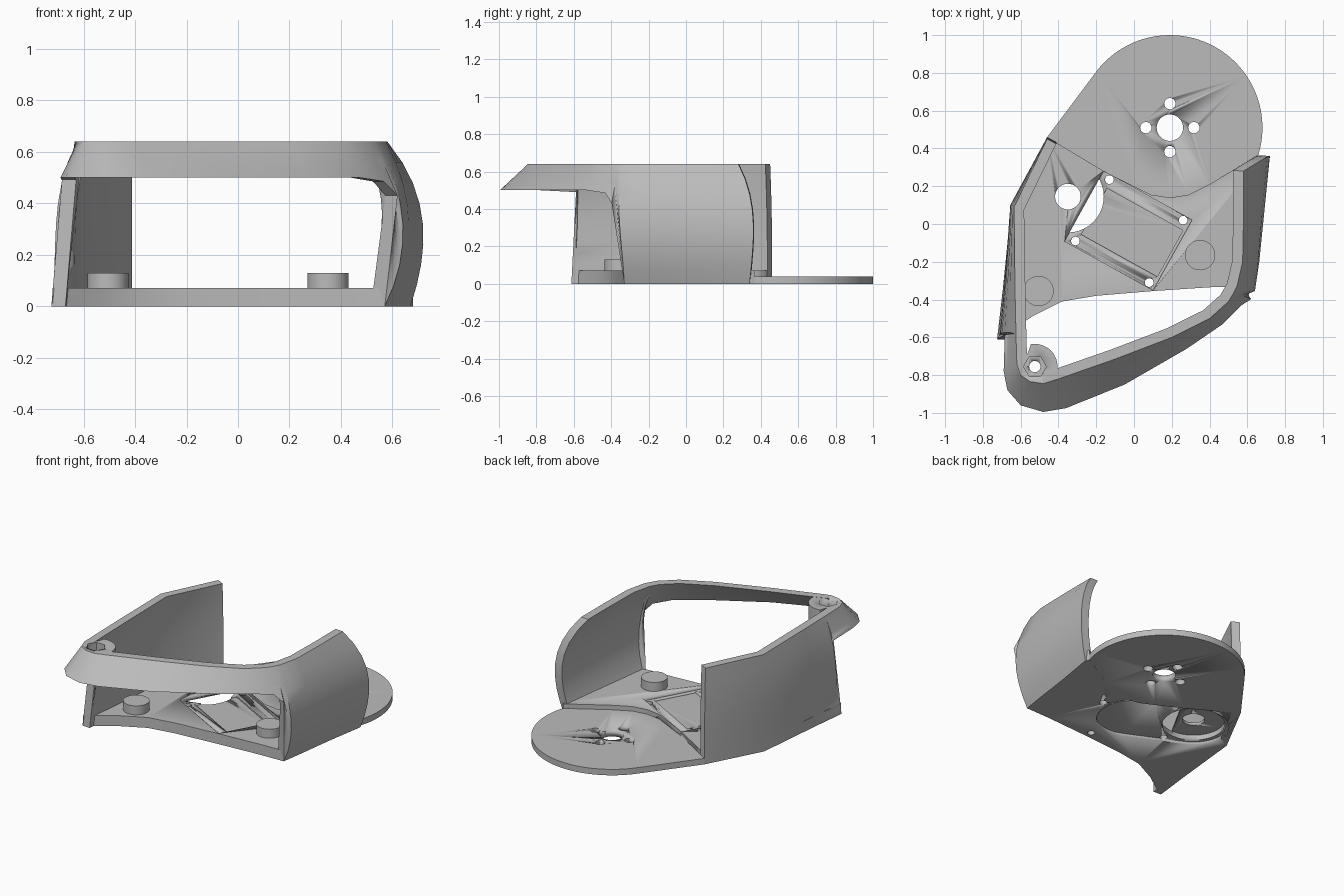
import bpy, bmesh, math
from mathutils import Vector

if "Cube" in bpy.data.objects:
    bpy.data.objects.remove(bpy.data.objects["Cube"])

GREY = bpy.data.materials.new("plain_grey")
GREY.diffuse_color = (0.5, 0.5, 0.5, 1)
GREY.use_nodes = True
GREY.node_tree.nodes["Principled BSDF"].inputs["Base Color"].default_value = GREY.diffuse_color


def finish(name, bm, smooth=True):
    bmesh.ops.recalc_face_normals(bm, faces=bm.faces)
    me = bpy.data.meshes.new(name)
    bm.to_mesh(me)
    bm.free()
    ob = bpy.data.objects.new(name, me)
    bpy.context.collection.objects.link(ob)
    me.materials.append(GREY)
    if smooth:
        bpy.ops.object.select_all(action='DESELECT')
        ob.select_set(True)
        bpy.context.view_layer.objects.active = ob
        bpy.ops.object.shade_smooth_by_angle(angle=math.radians(30))
    return ob


def prism(name, pts, z0, z1):
    bm = bmesh.new()
    f = bm.faces.new([bm.verts.new((x, y, z0)) for x, y in pts])
    top = bmesh.ops.extrude_face_region(bm, geom=[f])
    vs = [v for v in top["geom"] if isinstance(v, bmesh.types.BMVert)]
    bmesh.ops.translate(bm, verts=vs, vec=(0, 0, z1 - z0))
    return finish(name, bm)


def arc(cx, cy, r, a0=0, a1=360, n=40):
    full = abs(a1 - a0) == 360
    m = n if full else n - 1
    return [(cx + r * math.cos(math.radians(a0 + (a1 - a0) * i / m)),
             cy + r * math.sin(math.radians(a0 + (a1 - a0) * i / m))) for i in range(n)]


def cut(ob, pts, z0, z1):
    c = prism("cutter", pts, z0, z1)
    c.hide_render = True
    c.hide_viewport = True
    m = ob.modifiers.new("cut", 'BOOLEAN')
    m.operation, m.solver, m.object = 'DIFFERENCE', 'EXACT', c


# --- mounting disc and raised floor share a curved step ---
step = [(-0.46, 0.46), (-0.16, 0.28), (0.0, 0.2), (0.09, 0.155), (0.19, 0.14),
        (0.29, 0.155), (0.4, 0.21)]
disc = prism("mounting_disc", arc(0.19, 0.51, 0.49, -17, 143, 48) + step, 0, 0.04)
cut(disc, arc(0.19, 0.51, 0.07), -0.1, 0.2)
for k in range(4):
    a = k * math.pi / 2
    cut(disc, arc(0.19 + 0.127 * math.cos(a), 0.51 + 0.127 * math.sin(a), 0.03, n=20), -0.1, 0.2)

floor_outline = step + [(0.657, 0.365), (0.665, 0.34), (0.57, -0.33), (0.4, -0.335), (0.1, -0.355),
                        (-0.2, -0.38), (-0.38, -0.41), (-0.54, -0.49), (-0.64, -0.56),
                        (-0.72, -0.61), (-0.692, -0.35), (-0.648, 0.1)]
floor = prism("floor_plate", floor_outline, 0, 0.07)


def rect(cx, cy, w, h, ang):
    u = Vector((math.cos(ang), math.sin(ang)))
    v = Vector((-u.y, u.x))
    c = Vector((cx, cy))
    return [tuple(c + u * sx * w / 2 + v * sy * h / 2)
            for sx, sy in ((-1, -1), (1, -1), (1, 1), (-1, 1))]


# board recess on top, oval recess and round pocket underneath
tilt = math.radians(-29)
cut(floor, rect(-0.03, -0.035, 0.535, 0.425, tilt), 0.05, 0.2)
cut(floor, rect(-0.01, -0.045, 0.46, 0.28, tilt), 0.04, 0.2)
d = 90 - 25
oval = arc(-0.35, 0.145, 0.215, d, d + 180, 24) + arc(0.0, -0.02, 0.215, d + 180, d + 360, 24)
cut(floor, oval, -0.1, 0.018)
cut(floor, arc(-0.35, 0.145, 0.19), -0.1, 0.052)
cut(floor, arc(-0.35, 0.145, 0.068, n=32), -0.1, 0.2)
for x, y in ((-0.31, -0.09), (-0.13, 0.235), (0.26, 0.02), (0.08, -0.31)):
    cut(floor, arc(x, y, 0.023, n=20), -0.1, 0.2)

# --- floor pads ---
for i, (x, y) in enumerate(((-0.505, -0.355), (0.35, -0.165))):
    prism("floor_pad_%d" % (i + 1), arc(x, y, 0.08), 0.06, 0.13)

# --- wall and front band: stations of (top, z=.5, z=.25, z=0) outline points ---
wall_l = [((-0.46, 0.45), (-0.46, 0.455), (-0.46, 0.46), (-0.46, 0.46)),
          ((-0.635, 0.09), (-0.648, 0.1), (-0.655, 0.1), (-0.65, 0.1)),
          ((-0.63, -0.35), (-0.668, -0.35), (-0.688, -0.35), (-0.695, -0.35)),
          ((-0.625, -0.57), (-0.68, -0.575), (-0.71, -0.58), (-0.725, -0.61))]
band = [((-0.625, -0.58), (-0.68, -0.585)), ((-0.62, -0.74), (-0.69, -0.78)),
        ((-0.6, -0.8), (-0.67, -0.88)), ((-0.55, -0.835), (-0.6, -0.96)),
        ((-0.48, -0.845), (-0.48, -0.995)), ((-0.4, -0.82), (-0.36, -0.975)),
        ((-0.1, -0.715), (-0.05, -0.85)), ((0.2, -0.6), (0.28, -0.66)),
        ((0.4, -0.5), (0.47, -0.53)), ((0.5, -0.41), (0.56, -0.43)),
        ((0.53, -0.36), (0.59, -0.385))]
wall_r = [((0.545, -0.33), (0.605, -0.355), (0.64, -0.35), (0.57, -0.33)),
          ((0.575, -0.2), (0.635, -0.2), (0.66, -0.2), (0.59, -0.2)),
          ((0.58, 0.05), (0.65, 0.06), (0.69, 0.06), (0.625, 0.06)),
          ((0.58, 0.28), (0.67, 0.335), (0.72, 0.36), (0.67, 0.34))]
stations = [(s, 0.0) for s in wall_l]
stations += [(s, zb) for s, zb in zip(band, [0.49] + [0.5] * 8 + [0.485, 0.43])]
stations += [(s, 0.0) for s in wall_r]
ZS = (0.64, 0.5, 0.25, 0.0)
LEV = 9


def at(s, z):
    if len(s) == 2:                       # straight slanted band
        return Vector(s[1]).lerp(Vector(s[0]), (z - 0.5) / 0.14)
    p = Vector((0, 0))                    # smooth bulging wall
    for i in range(4):
        w = 1.0
        for j in range(4):
            if j != i:
                w *= (z - ZS[j]) / (ZS[i] - ZS[j])
        p += Vector(s[i]) * w
    return p


bm = bmesh.new()
rings = []
for i, (s, zb) in enumerate(stations):
    a = Vector(stations[max(i - 1, 0)][0][1])
    b = Vector(stations[min(i + 1, len(stations) - 1)][0][1])
    t = (b - a).normalized()
    n = Vector((-t.y, t.x)) * 0.055
    zs = [zb + (0.64 - zb) * k / (LEV - 1) for k in range(LEV)]
    outer = [bm.verts.new((*at(s, z), z)) for z in zs]
    inner = [bm.verts.new((*(at(s, z) + n), z)) for z in zs]
    rings.append(outer + inner[::-1])
N = 2 * LEV
for r0, r1 in zip(rings, rings[1:]):
    for k in range(N):
        bm.faces.new((r0[k], r0[(k + 1) % N], r1[(k + 1) % N], r1[k]))
for r in (rings[0], rings[-1]):           # end caps
    for k in range(LEV - 1):
        bm.faces.new((r[k], r[k + 1], r[N - 2 - k], r[N - 1 - k]))
shell = finish("wall_and_band", bm)

# --- corner screw boss with hexagonal nut seat ---
bx, by = -0.525, -0.755
pts = arc(bx, by, 0.12, -25, 100, 24) + arc(bx, by, 0.078, 120, 320, 24)
boss = prism("screw_boss", pts, 0.5, 0.638)
hexagon, bore = arc(bx, by, 0.06, n=6), arc(bx, by, 0.03, n=24)
for ob in (boss, shell):
    cut(ob, hexagon, 0.58, 0.8)
    cut(ob, bore, 0.3, 0.8)
